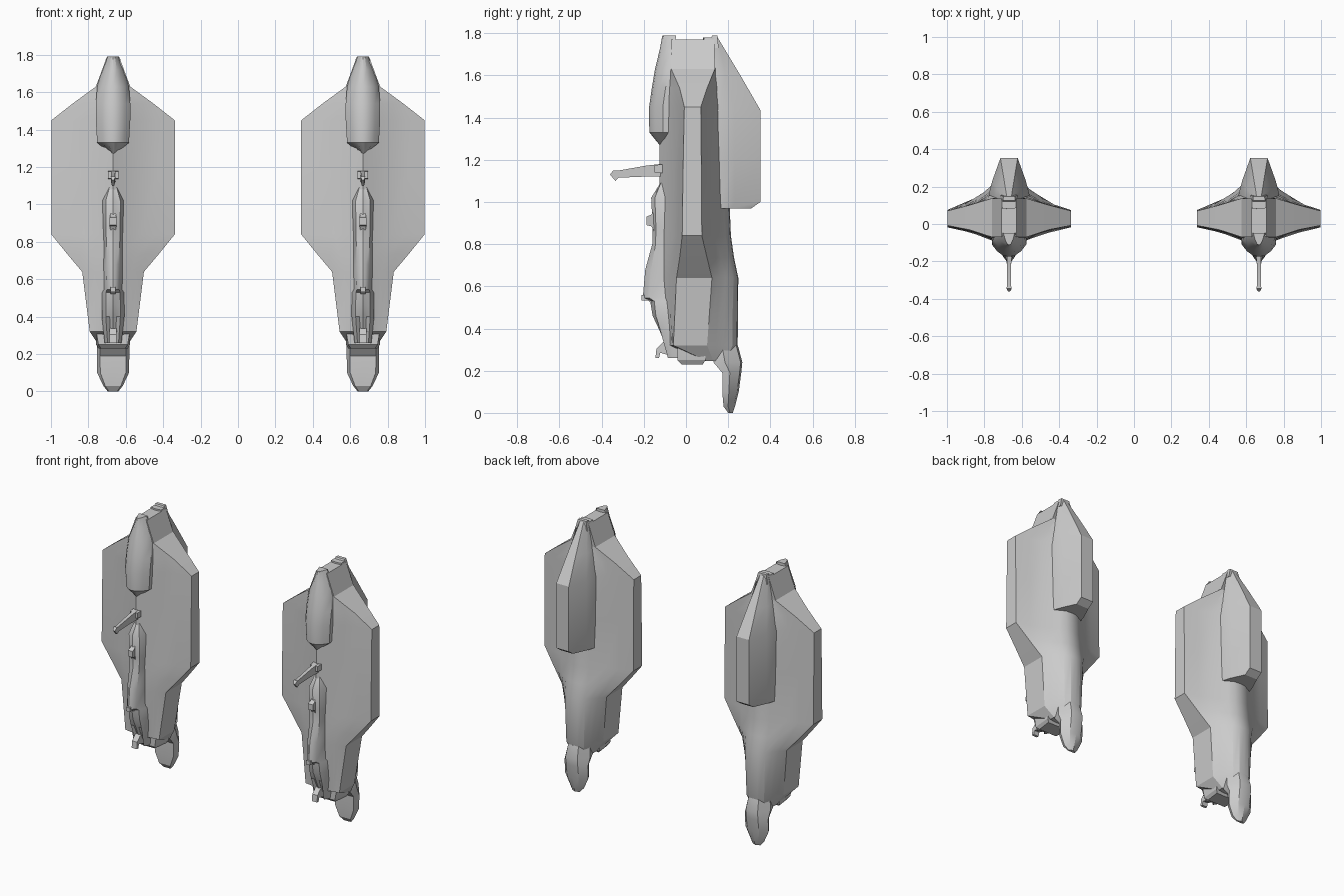
import bpy, bmesh, math

CENTRES = (-0.668, 0.668)


def finish(name, bm, angle=28):
    """Place one copy of a part on each of the two pods."""
    bmesh.ops.remove_doubles(bm, verts=bm.verts, dist=0.0004)
    bmesh.ops.recalc_face_normals(bm, faces=bm.faces)
    me = bpy.data.meshes.new(name)
    bm.to_mesh(me)
    bm.free()
    for side, cx in zip(("left", "right"), CENTRES):
        ob = bpy.data.objects.new(f"{side}_{name}", me)
        ob.location.x = cx
        bpy.context.collection.objects.link(ob)
    bpy.ops.object.select_all(action='DESELECT')
    ob.select_set(True)
    bpy.context.view_layer.objects.active = ob
    bpy.ops.object.shade_smooth_by_angle(angle=math.radians(angle))


def loft(name, sections, angle=28):
    """Sections are (z, half outline from front centre to back centre)."""
    bm = bmesh.new()
    rings = []
    for z, half in sections:
        pts = list(half) + [(-x, y) for x, y in reversed(half) if x > 0]
        rings.append([bm.verts.new((x, y, z)) for x, y in pts])
    for a, b in zip(rings, rings[1:]):
        n = len(a)
        for i in range(n):
            j = (i + 1) % n
            bm.faces.new((a[i], a[j], b[j], b[i]))
    bm.faces.new(rings[0])
    bm.faces.new(rings[-1])
    finish(name, bm, angle)


def prism(name, outline, w0, w1=None, angle=20):
    """Side outline (y, z) with half widths per point."""
    ws = w0 if isinstance(w0, (list, tuple)) else [w0] * len(outline)
    bm = bmesh.new()
    left = [bm.verts.new((-w, y, z)) for (y, z), w in zip(outline, ws)]
    right = [bm.verts.new((w, y, z)) for (y, z), w in zip(outline, ws)]
    n = len(outline)
    for i in range(n):
        j = (i + 1) % n
        bm.faces.new((left[i], left[j], right[j], right[i]))
    bm.faces.new(left)
    bm.faces.new(right)
    finish(name, bm, angle)


# Main hull: broad flat-edged wings blended into a central fuselage
def hull_half(w, wb, xc, cf, cb, yf, yb):
    def blend(x0, y0, x1, y1, t, sag):
        return (x0 + (x1 - x0) * t, y0 + (y1 - y0) * (t + sag))
    fx, fy = w, yf + 0.03
    bx, by = wb, yb - 0.025
    s = 0.14 if xc > 0.25 else 0.0
    return [(0, yf), (fx, fy), blend(fx, fy, xc, cf, 0.35, s),
            blend(fx, fy, xc, cf, 0.65, s * 0.7), (xc, cf), (xc, cb),
            blend(bx, by, xc, cb, 0.65, s * 0.7),
            blend(bx, by, xc, cb, 0.35, s), (bx, by), (wb * 0.5, yb - 0.004), (0, yb)]


HULL = [  # z, front core, back core, chine x, chine front, chine back, front, back
    (0.245, 0.04, 0.05, 0.075, 0.10, 0.13, 0.06, 0.215),
    (0.32, 0.06, 0.065, 0.125, -0.06, 0.10, -0.10, 0.245),
    (0.64, 0.06, 0.075, 0.165, -0.045, 0.123, -0.13, 0.248),
    (0.735, 0.06, 0.08, 0.245, -0.03, 0.10, -0.13, 0.228),
    (0.84, 0.06, 0.08, 0.33, -0.018, 0.075, -0.13, 0.213),
    (1.15, 0.06, 0.08, 0.33, -0.014, 0.073, -0.125, 0.20),
    (1.45, 0.06, 0.08, 0.33, -0.008, 0.07, -0.125, 0.19),
    (1.54, 0.06, 0.07, 0.215, -0.03, 0.10, -0.12, 0.178),
    (1.63, 0.06, 0.06, 0.092, -0.07, 0.137, -0.11, 0.165),
    (1.77, 0.025, 0.025, 0.04, -0.07, 0.135, -0.09, 0.148)]
loft("hull", [(z, hull_half(*p)) for z, *p in HULL], 24)

# Upper front nose bulge
NOSE = [(1.27, 0.012, -0.125), (1.33, 0.085, -0.174), (1.45, 0.092, -0.175),
        (1.54, 0.092, -0.162), (1.63, 0.085, -0.147), (1.72, 0.058, -0.125), (1.79, 0.03, -0.112)]
loft("nose_bulge", [(z, [(0, y), (w * 0.35, y + 0.006), (w * 0.7, y + 0.03), (w, y + 0.065), (w, -0.055), (0, -0.05)])
                    for z, w, y in NOSE], 35)

# Raised lip at the rear of the top end
prism("top_rear_lip", [(0.10, 1.73), (0.115, 1.77), (0.125, 1.79), (0.148, 1.79), (0.155, 1.73)],
      [0.045, 0.036, 0.033, 0.03, 0.045])

# Belly spine down the front
SPINE = [(0.26, 0.045, -0.07), (0.40, 0.06, -0.13), (0.46, 0.06, -0.158), (0.53, 0.058, -0.17),
         (0.545, 0.05, -0.205), (0.68, 0.055, -0.193), (0.80, 0.055, -0.16),
         (0.88, 0.058, -0.158), (1.02, 0.06, -0.165), (1.09, 0.03, -0.122)]
loft("belly_spine", [(z, [(0, y), (w * 0.3, y + 0.008), (w * 0.65, y * 0.65 - 0.04), (w, -0.09 if z > 0.3 else -0.06), (w, -0.03), (0, -0.03)])
                     for z, w, y in SPINE], 35)

# Rear fin with flared root
FIN = [(0.97, 0.31), (1.0, 0.353), (1.2, 0.353), (1.435, 0.353), (1.60, 0.258), (1.78, 0.15)]


def fin_half(z, y):
    t = max(0.0, min(1.0, (1.79 - z) / 0.35))
    edge, root = 0.012 + 0.034 * t, 0.03 + 0.06 * t
    yr = 0.13 + 0.04 * t
    return [(0, 0.08), (root * 1.2, 0.085), (root * 1.2, yr - 0.01),
            (root, yr + (y - yr) * 0.33), (edge, y), (0, y)]


loft("rear_fin", [(z, fin_half(z, y)) for z, y in FIN], 22)

# Shield-shaped tail nozzle
TAIL = [(0.0, 0.028, 0.20, 0.222), (0.03, 0.052, 0.178, 0.232), (0.10, 0.085, 0.172, 0.25),
        (0.19, 0.087, 0.172, 0.262), (0.24, 0.087, 0.13, 0.267), (0.32, 0.075, 0.12, 0.246)]
loft("tail_nozzle", [(z, [(0, f), (w * 0.8, f), (w, f + (b - f) * 0.4), (w * 0.5, b - 0.008), (0, b)])
                     for z, w, f, b in TAIL], 25)

# Lower thruster box between the belly and tail
loft("thruster_box", [(0.23, [(0, -0.02), (0.065, -0.02), (0.078, 0.08), (0, 0.08)]),
                      (0.25, [(0, -0.04), (0.078, -0.04), (0.09, 0.092), (0, 0.092)]),
                      (0.32, [(0, -0.04), (0.09, -0.04), (0.095, 0.092), (0, 0.092)]),
                      (0.345, [(0, -0.03), (0.09, -0.03), (0.095, 0.10), (0, 0.10)])], 20)

# Forward-pointing gun with its mount
prism("gun_barrel", [(-0.12, 1.18), (-0.19, 1.172), (-0.325, 1.148), (-0.345, 1.15), (-0.36, 1.13),
                     (-0.335, 1.10), (-0.32, 1.115), (-0.20, 1.12), (-0.12, 1.12)],
      [0.012, 0.012, 0.010, 0.014, 0.006, 0.006, 0.010, 0.010, 0.012])
prism("gun_mount", [(-0.09, 1.18), (-0.15, 1.175), (-0.15, 1.14), (-0.09, 1.135)], 0.028)

# Small belly pods and the bottom hook
prism("upper_belly_pod", [(-0.13, 0.99), (-0.165, 0.94), (-0.187, 0.93), (-0.187, 0.89), (-0.165, 0.885), (-0.13, 0.82)],
      [0.006, 0.016, 0.018, 0.018, 0.018, 0.006])
prism("lower_belly_pod", [(-0.15, 0.56), (-0.212, 0.56), (-0.212, 0.533), (-0.18, 0.533), (-0.165, 0.52), (-0.15, 0.53)], 0.014)
prism("bottom_hook", [(-0.07, 0.345), (-0.11, 0.335), (-0.14, 0.305), (-0.145, 0.26), (-0.128, 0.26),
                      (-0.122, 0.285), (-0.07, 0.27)], 0.019)
